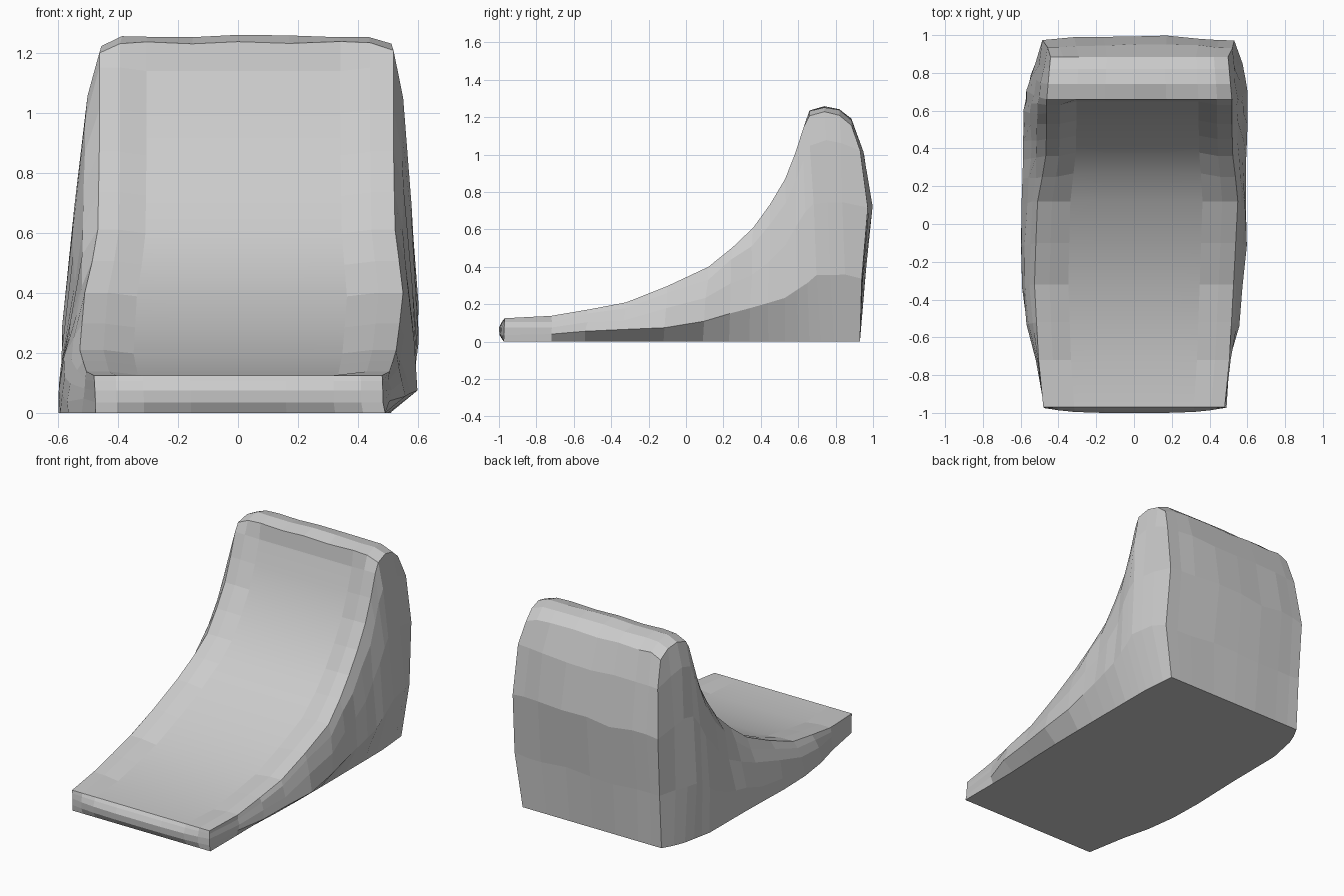
import bpy, bmesh, math, random

if "Cube" in bpy.data.objects:
    bpy.data.objects.remove(bpy.data.objects["Cube"])

random.seed(4)

# Side profile (y, z): along the slope, over the crest, to the back edge
TOP = [(-.97, .125), (-.72, .138), (-.52, .172), (-.32, .21), (-.1, .297), (.12, .40),
       (.25, .505), (.36, .61), (.45, .735), (.53, .87), (.585, 1.01), (.63, 1.15),
       (.66, 1.235), (.74, 1.258), (.82, 1.242), (.885, 1.19)]
BASE_Y = [-.975, -.72, -.54, -.34, -.12, .09, .23, .34, .44, .53, .60, .66, .72, .79, .86, .93]
LEVELS = [0, .28, .6, .85, 1]
COLUMNS = [-1, -.85, -.66, -.33, 0, .33, .66, .85, 1]

# Half widths by y: widest part of each side wall, and the slope's edge
WIDE = {1: [(-1, .48), (-.72, .51), (-.5, .56), (-.2, .59), (.1, .598), (.7, .598), (.85, .57), (.96, .51)],
        -1: [(-1, .47), (-.72, .52), (-.5, .575), (-.25, .602), (.2, .588), (.6, .585), (.82, .54), (.93, .48)]}
EDGE = [(-.97, .48), (-.72, .505), (-.3, .528), (.12, .53), (.36, .495), (.53, .49), (.66, .49), (.885, .47)]
BACK_BULGE = [0, .036, .085, .055, 0]
SIDE_BLEND = [0, 0, .3, .62, 1]


def interp(table, t):
    if t <= table[0][0]:
        return table[0][1]
    for (a, p), (b, q) in zip(table, table[1:]):
        if t <= b:
            return p + (q - p) * (t - a) / (b - a)
    return table[-1][1]


I, J, K = len(COLUMNS) - 1, len(TOP) - 1, len(LEVELS) - 1


def place(i, j, k):
    u, w = COLUMNS[i], LEVELS[k]
    side = 1 if u >= 0 else -1
    ty, tz = TOP[j]
    y, z = BASE_Y[j] + (ty - BASE_Y[j]) * w, tz * w
    edge = interp(EDGE, ty) + side * .028 * max(0, min(1, (ty + .3) / .6))
    wide = interp(WIDE[side], y)
    half = wide + (edge - wide) * SIDE_BLEND[k]
    if k == 0 and side > 0:                       # undercut right wall
        half = .49 + .4 * max(0, half - .55)
    x = u * half
    if j == J:                                    # bulging back
        y += BACK_BULGE[k] * (1.1 - .3 * u * u)
    if j == 0:                                    # rounded front lip
        y -= .03 * math.sin(math.pi * w) * (1 - u ** 4)
    if k == K and 1 <= j <= 11 and abs(u) < .8:   # slope sunk between its rims
        z -= .012
        y += .018 if j >= 6 else 0
    if k == K and j >= 12 and abs(u) == 1:        # lowered crest corners
        z -= .03
    if 0 < k < K and 0 < j:                       # rough stone walls
        x += random.uniform(-.007, .007) if abs(u) == 1 else 0
        y += random.uniform(-.008, .004)
        z += random.uniform(-.012, .012)
    elif k == K and j >= 12:
        z += random.uniform(-.008, .003)
    return x, y, z


# Solid ramp: the surface of a box lattice bent to shape
bm = bmesh.new()
verts = {}


def vert(i, j, k):
    if (i, j, k) not in verts:
        verts[i, j, k] = bm.verts.new(place(i, j, k))
    return verts[i, j, k]


def patch(na, nb, at, smooth=lambda a, b: False):
    for a in range(na):
        for b in range(nb):
            f = bm.faces.new([vert(*at(a, b)), vert(*at(a + 1, b)),
                              vert(*at(a + 1, b + 1)), vert(*at(a, b + 1))])
            f.smooth = smooth(a, b)


patch(I, J, lambda a, b: (a, b, K), lambda a, b: 2 <= a < I - 2 and b < 11)   # slope and crest
patch(I, J, lambda a, b: (a, b, 0))                                          # underside
for end in (0, I):
    patch(J, K, lambda a, b: (end, a, b))                                    # side walls
for end in (0, J):
    patch(I, K, lambda a, b: (a, end, b))                                    # front and back

bmesh.ops.recalc_face_normals(bm, faces=bm.faces)
mesh = bpy.data.meshes.new("ramp")
bm.to_mesh(mesh)
bm.free()
ramp = bpy.data.objects.new("ramp", mesh)
bpy.context.collection.objects.link(ramp)
